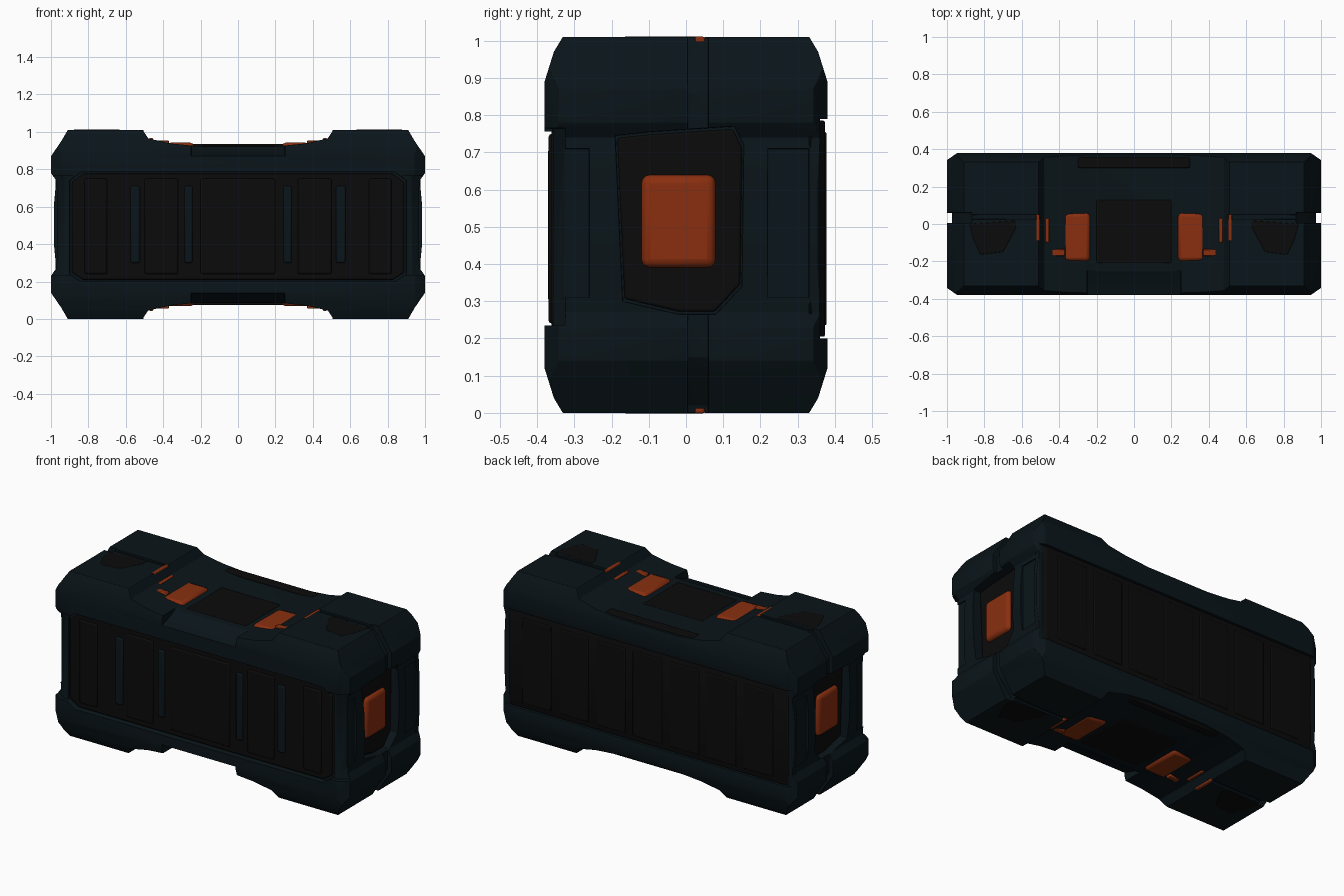
import bpy, bmesh, math
from mathutils import Vector

if "Cube" in bpy.data.objects:
    bpy.data.objects.remove(bpy.data.objects["Cube"])

H = 1.01  # full height


def material(name, rgb):
    m = bpy.data.materials.new(name)
    m.diffuse_color = (*rgb, 1)
    m.use_nodes = True
    m.node_tree.nodes["Principled BSDF"].inputs["Base Color"].default_value = m.diffuse_color
    return m


BLUE = material("dark_blue", (0.003, 0.0072, 0.0098))
DARK = material("charcoal", (0.0032, 0.0032, 0.0032))
ORANGE = material("orange", (0.25, 0.028, 0.005))


def prism(name, pts, axis, lo, hi, mat=None):
    """Extrude a 2D outline along an axis (outline uses the other two axes in order)."""
    def place(p, d):
        c = list(p)
        c.insert(axis, d)
        return Vector(c)
    bm = bmesh.new()
    a = [bm.verts.new(place(p, lo)) for p in pts]
    b = [bm.verts.new(place(p, hi)) for p in pts]
    bm.faces.new(a)
    bm.faces.new(b)
    for i in range(len(pts)):
        j = (i + 1) % len(pts)
        bm.faces.new((a[i], a[j], b[j], b[i]))
    bmesh.ops.recalc_face_normals(bm, faces=bm.faces)
    me = bpy.data.meshes.new(name)
    bm.to_mesh(me)
    bm.free()
    ob = bpy.data.objects.new(name, me)
    bpy.context.collection.objects.link(ob)
    if mat:
        me.materials.append(mat)
    return ob


def box(name, x, y, z, mat=None):
    return prism(name, [(x[0], z[0]), (x[1], z[0]), (x[1], z[1]), (x[0], z[1])], 1, *y, mat)


def combine(target, tool, op):
    """Apply a boolean and delete the tool object."""
    m = target.modifiers.new("boolean", 'BOOLEAN')
    m.object, m.operation, m.solver = tool, op, 'EXACT'
    bpy.context.view_layer.objects.active = target
    bpy.ops.object.modifier_apply(modifier=m.name)
    bpy.data.objects.remove(tool)


def finish(ob, width, segments=2):
    m = ob.modifiers.new("soft_edges", 'BEVEL')
    m.width, m.segments, m.limit_method, m.angle_limit = width, segments, 'ANGLE', math.radians(25)
    bpy.ops.object.select_all(action='DESELECT')
    ob.select_set(True)
    bpy.context.view_layer.objects.active = ob
    bpy.ops.object.shade_smooth_by_angle(angle=math.radians(40))


def mirror_z(pts):
    return pts + [(p, H - z) for p, z in reversed(pts)]


def flip(r, s, total=0.0):
    """Mirror an interval when s is -1."""
    return r if s > 0 else (total - r[1], total - r[0])


# Body: front silhouette clipped by the end and top silhouettes
half = mirror_z([(0.2, 0.922), (0.36, 0.938), (0.48, 0.965), (0.51, 1.01), (0.91, 1.01),
                 (0.945, 0.95), (1.0, 0.87), (1.0, 0.78), (0.972, 0.74), (0.985, 0.6)])
body = prism("crate_body", half + [(-x, z) for x, z in reversed(half)], 1, -0.38, 0.38, BLUE)
end = mirror_z([(0.325, 1.01), (0.355, 0.97), (0.38, 0.89)])
end[0] = (0.325, 1.02)
end[-1] = (0.325, -0.01)
combine(body, prism("clip", end + [(-y, z) for y, z in reversed(end)], 0, -2, 2), 'INTERSECT')
plan = [(1.01, -0.335), (1.01, 0.335), (0.93, 0.39), (-0.93, 0.39),
        (-1.01, 0.335), (-1.01, -0.335), (-0.93, -0.39), (0.93, -0.39)]
combine(body, prism("clip", plan, 2, -1, 2), 'INTERSECT')

# Long sides: full-length shallow channel, framed recess only on the front
side = [(-0.9, 0.24), (-0.84, 0.2), (0.84, 0.2), (0.9, 0.24),
        (0.9, 0.74), (0.84, 0.785), (-0.84, 0.785), (-0.9, 0.74)]
combine(body, box("cut", (-1.2, 1.2), (0.36, 0.5), (0.2, 0.79)), 'DIFFERENCE')
combine(body, prism("cut", side, 1, -0.5, -0.345), 'DIFFERENCE')
for s in (-1, 1):  # slimmer front corner posts
    post = [(0.88, -0.358), (0.93, -0.358), (0.97, -0.325), (1.1, -0.325), (1.1, -0.5), (0.88, -0.5)]
    combine(body, prism("cut", [(s * x, y) for x, y in post], 2, 0.235, 0.765), 'DIFFERENCE')

# End windows and corner notches along the seam
window = [(-0.19, 0.745), (-0.1, 0.755), (0.13, 0.77), (0.155, 0.72), (0.15, 0.34),
          (0.08, 0.265), (-0.02, 0.265), (-0.17, 0.3)]
for s in (-1, 1):
    combine(body, prism("cut", window, 0, *flip((0.925, 1.2), s)), 'DIFFERENCE')
    for y in ((-0.33, -0.26), (0.22, 0.33)):
        combine(body, box("cut", flip((0.968, 1.2), s), y, (0.31, 0.71)), 'DIFFERENCE')
    for t in (-1, 1):
        wedge = [(0.86, 1.03), (0.87, 0.99), (0.93, 0.92), (0.972, 0.86), (0.972, 0.7), (1.1, 0.7), (1.1, 1.03)]
        wedge = [(s * x, z if t > 0 else H - z) for x, z in wedge]
        combine(body, prism("cut", wedge, 1, 0.005, 0.06), 'DIFFERENCE')
        combine(body, box("cut", flip((0.45, 0.88), s), (0.025, 0.05),
                          flip((0.998, 1.1), t, H)), 'DIFFERENCE')

# Front scoops on the waist, top and bottom
for t in (-1, 1):
    scoop = [(-0.24, 0.93), (-0.29, 0.9), (-0.35, 0.88), (-0.4, 0.865), (-0.4, 0.96), (-0.24, 0.96)]
    scoop = [(y, z if t > 0 else H - z) for y, z in scoop]
    combine(body, prism("cut", scoop, 0, -0.25, 0.25), 'DIFFERENCE')
finish(body, 0.012)

# Dark front panel with frame, ribs and struts
inset = [(x * 0.985, 0.4925 + (z - 0.4925) * 0.97) for x, z in side]
finish(prism("front_panel", inset, 1, -0.361, -0.33, DARK), 0.006)
for x, w in ((0.0, 0.2), (0.41, 0.09), (0.76, 0.06)):
    for m in ((1,) if x == 0 else (-1, 1)):
        finish(box("front_rib", (m * x - w, m * x + w), (-0.369, -0.34), (0.24, 0.75), DARK), 0.008)
for x, w in ((0.265, 0.022), (0.55, 0.025)):
    for m in (-1, 1):
        finish(box("front_strut", (m * x - w, m * x + w), (-0.371, -0.34), (0.3, 0.71), BLUE), 0.008)

# Plain dark back panel, nearly flush, reaching both corners
back = [(-0.975, 0.33), (-0.975, 0.337), (-0.93, 0.373), (0.93, 0.373), (0.975, 0.337), (0.975, 0.33)]
finish(prism("back_panel", back, 2, 0.205, 0.785, DARK), 0.006)
for i in range(7):
    x = -0.75 + 0.25 * i
    finish(box("back_rib", (x - 0.1, x + 0.1), (0.36, 0.378), (0.235, 0.755), DARK), 0.006)

# End plates and glowing pads
for s in (-1, 1):
    finish(prism("end_plate", [(y * 0.97, 0.51 + (z - 0.51) * 0.97) for y, z in window],
                 0, *flip((0.9, 0.935), s), DARK), 0.006)
    finish(box("end_light", flip((0.91, 0.957), s), (-0.12, 0.08), (0.39, 0.64), ORANGE), 0.03, 3)

# Waist plates, lights and block inlays on top and bottom
for t, level in ((1, "top"), (-1, "bottom")):
    finish(box(level + "_waist_plate", (-0.2, 0.2), (-0.21, 0.13), flip((0.9, 0.926), t, H), DARK), 0.006)
    finish(box(level + "_waist_rear_plate", (-0.3, 0.3), (0.3, 0.355), flip((0.9, 0.936), t, H), DARK), 0.006)
    for s in (-1, 1):
        def slab(name, x, y, z, mat, r=0.005):
            finish(box(level + name, flip(x, s), y, flip(z, t, H), mat), r)
        slab("_waist_light", (0.235, 0.38), (-0.2, 0.06), (0.9, 0.942), ORANGE, 0.02)
        slab("_light_arm", (0.37, 0.47), (-0.17, -0.135), (0.9, 0.955), ORANGE)
        slab("_light_bar", (0.455, 0.475), (-0.1, 0.03), (0.9, 0.967), ORANGE)
        slab("_edge_light", (0.505, 0.525), (-0.09, 0.05), (0.96, 1.011), ORANGE)
        inlay = [(0.63, 0.02), (0.63, -0.02), (0.7, -0.15), (0.82, -0.165), (0.86, -0.08), (0.88, 0.0)]
        finish(prism(level + "_inlay", [(s * x, y) for x, y in inlay], 2,
                     *flip((0.98, 1.0115), t, H), DARK), 0.003)
